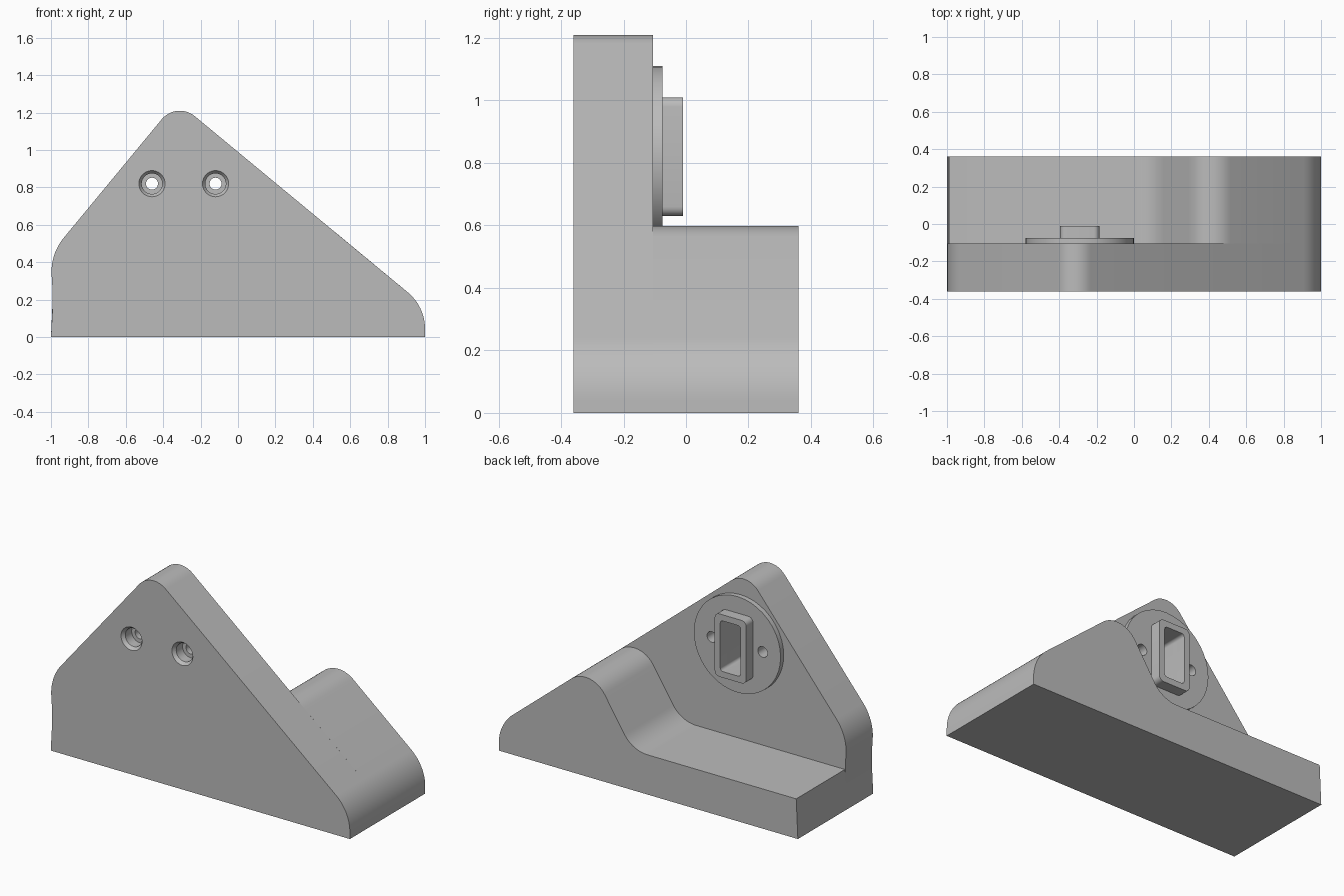
import bpy, bmesh, math
from mathutils import Vector, Matrix

if "Cube" in bpy.data.objects:
    bpy.data.objects.remove(bpy.data.objects["Cube"], do_unlink=True)

grey = bpy.data.materials.new("plain_grey")
grey.use_nodes = True
COLOR = (0.5, 0.5, 0.5, 1)
grey.diffuse_color = COLOR
grey.node_tree.nodes["Principled BSDF"].inputs["Base Color"].default_value = COLOR


def rounded(corners, steps=12):
    """Outline from (x, z, tangent length) corners; zero keeps the corner sharp."""
    out = []
    for i, (x, z, t) in enumerate(corners):
        p = Vector((x, z))
        if not t:
            out.append(p)
            continue
        a = (Vector(corners[i - 1][:2]) - p).normalized()
        b = (Vector(corners[(i + 1) % len(corners)][:2]) - p).normalized()
        half = a.angle(b) / 2
        centre = p + (a + b).normalized() * t / math.cos(half)
        start, end = p + a * t - centre, p + b * t - centre
        sweep = start.angle_signed(end)
        for k in range(steps + 1):
            out.append(centre + Matrix.Rotation(-sweep * k / steps, 2) @ start)
    return out


def finish(name, bm):
    bmesh.ops.recalc_face_normals(bm, faces=bm.faces)
    mesh = bpy.data.meshes.new(name)
    bm.to_mesh(mesh)
    bm.free()
    mesh.materials.append(grey)
    obj = bpy.data.objects.new(name, mesh)
    bpy.context.collection.objects.link(obj)
    return obj


def prism(name, outline, y0, y1):
    bm = bmesh.new()
    face = bm.faces.new([bm.verts.new((p[0], y0, p[1])) for p in outline])
    ext = bmesh.ops.extrude_face_region(bm, geom=[face])["geom"]
    bmesh.ops.translate(bm, vec=(0, y1 - y0, 0),
                        verts=[v for v in ext if isinstance(v, bmesh.types.BMVert)])
    return finish(name, bm)


def lathe(name, profile, x, z):
    """Turn (radius, y) points about an axis along y."""
    bm = bmesh.new()
    verts = [bm.verts.new((x + r, y, z)) for r, y in profile]
    edges = [bm.edges.new(pair) for pair in zip(verts, verts[1:])]
    bmesh.ops.spin(bm, geom=verts + edges, cent=(x, 0, z), axis=(0, 1, 0),
                   angle=math.tau, steps=40)
    bmesh.ops.remove_doubles(bm, verts=bm.verts, dist=1e-5)
    return finish(name, bm)


def box_outline(half_w, half_h, r):
    return rounded([(CX + sx * half_w, CZ + sz * half_h, r)
                    for sx, sz in ((-1, -1), (1, -1), (1, 1), (-1, 1))], 6)


def cut(obj, cutters):
    for c in cutters:
        mod = obj.modifiers.new("cut", "BOOLEAN")
        mod.operation, mod.solver, mod.object = "DIFFERENCE", "EXACT", c
    bpy.context.view_layer.update()
    deps = bpy.context.evaluated_depsgraph_get()
    mesh = bpy.data.meshes.new_from_object(obj.evaluated_get(deps))
    obj.modifiers.clear()
    obj.data = mesh
    mesh.materials.clear()
    mesh.materials.append(grey)
    for p in mesh.polygons:
        p.material_index = 0


CX, CZ = -0.29, 0.82          # socket centre
FRONT, STEP, BACK = -0.36, -0.105, 0.36

# Tall front plate
left_edge = [(-1.005, 0.442, 0.115), (-0.988, 0.22, 0.1)]
right_edge = [(1, 0, 0), (1, 0.163, 0.12)]
plate = prism("front_plate", rounded(
    [(-1, 0, 0)] + right_edge + [(-0.328, 1.261, 0.125)] + left_edge), FRONT, STEP)

# Low rear base with ledge and hump
base = prism("rear_base", rounded(
    [(-1, 0, 0)] + right_edge + [(0.385, 0.672, 0.17), (0.106, 0.24, 0.1),
                                 (-0.989, 0.24, 0)]), STEP, BACK)

# Round flange and rectangular socket on the rear of the plate
flange = lathe("flange", [(0, STEP), (0.29, STEP), (0.29, -0.075), (0, -0.075)], CX, CZ)
socket = prism("socket_collar", box_outline(0.105, 0.19, 0.03), -0.075, -0.01)

# Cutters: socket pocket and two counterbored screw holes
pocket = prism("pocket_cutter", box_outline(0.068, 0.153, 0.018), -0.27, 0.05)
screw = [(0, -0.38), (0.085, -0.38), (0.055, -0.34), (0.055, -0.28),
         (0.032, -0.28), (0.032, 0), (0, 0)]
holes = [lathe("screw_cutter", screw, CX + s * 0.17, CZ) for s in (-1, 1)]

cut(plate, [pocket] + holes)
cut(flange, [pocket] + holes)
cut(socket, [pocket])
for c in [pocket] + holes:
    bpy.data.objects.remove(c, do_unlink=True)

# Smooth curved walls, keep edges sharp
bpy.ops.object.select_all(action="DESELECT")
for obj in (plate, base, flange, socket):
    obj.select_set(True)
    bpy.context.view_layer.objects.active = obj
bpy.ops.object.shade_smooth_by_angle(angle=math.radians(25))
